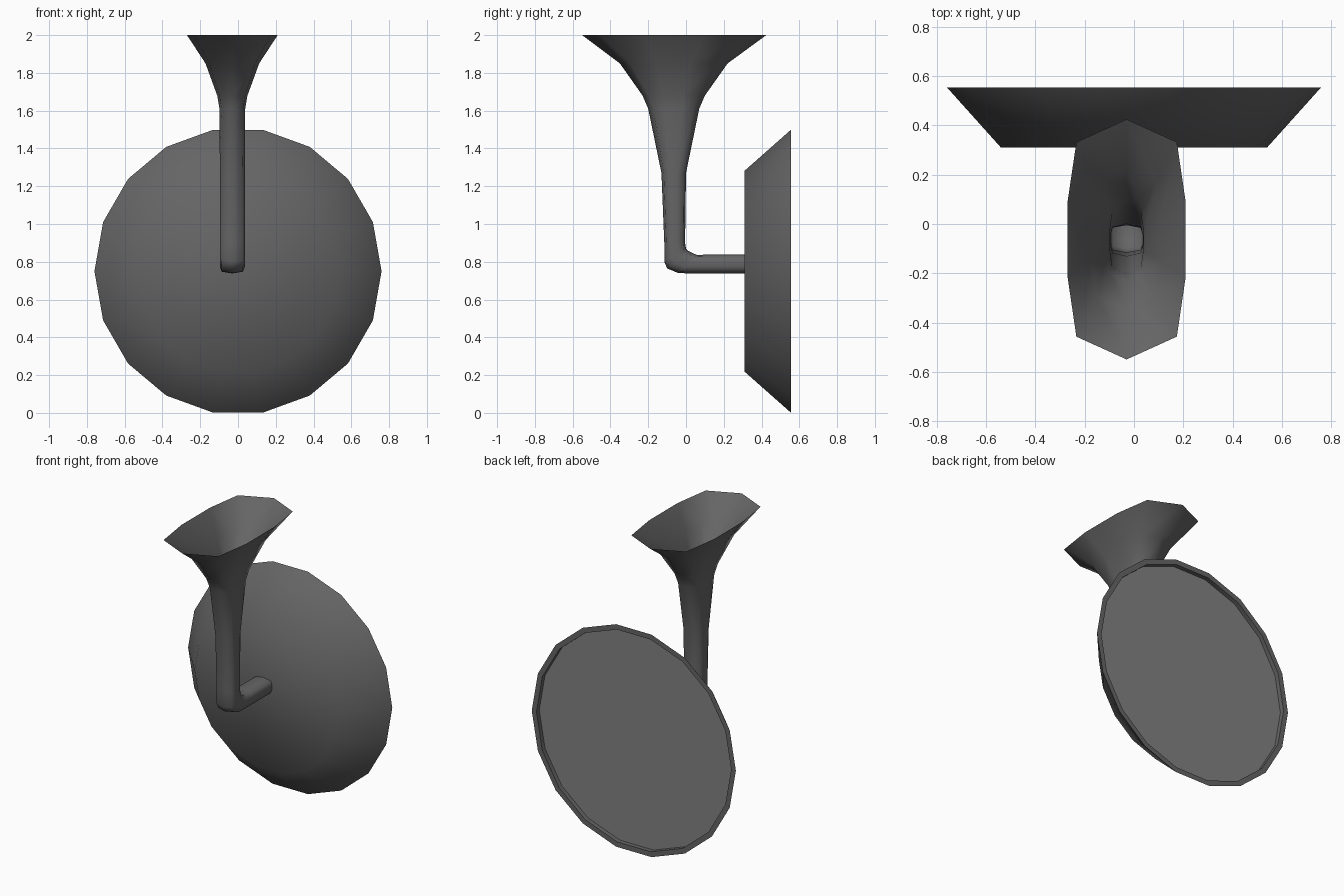
import bpy
import math

cube = bpy.data.objects.get("Cube")
if cube:
    bpy.data.objects.remove(cube, do_unlink=True)


def make_material(name, value):
    mat = bpy.data.materials.new(name)
    mat.use_nodes = True
    colour = (value, value, value, 1)
    mat.diffuse_color = colour
    mat.node_tree.nodes["Principled BSDF"].inputs["Base Color"].default_value = colour
    return mat


dark_grey = make_material("dark grey", 0.13)
light_grey = make_material("light grey", 0.22)


def loft(name, rings, materials, front_cap=False, back_cap=False):
    """Join rings of equal point count with quads, optionally closing the ends."""
    n = len(rings[0])
    verts = [p for ring in rings for p in ring]
    faces = []
    for k in range(len(rings) - 1):
        a, b = k * n, (k + 1) * n
        for i in range(n):
            j = (i + 1) % n
            faces.append((a + i, a + j, b + j, b + i))
    if front_cap:
        faces.append(tuple(reversed(range(n))))
    if back_cap:
        faces.append(tuple(range(len(verts) - n, len(verts))))
    mesh = bpy.data.meshes.new(name)
    mesh.from_pydata(verts, [], faces)
    for mat in materials:
        mesh.materials.append(mat)
    obj = bpy.data.objects.new(name, mesh)
    bpy.context.collection.objects.link(obj)
    return obj


def smooth(obj, degrees):
    bpy.ops.object.select_all(action="DESELECT")
    obj.select_set(True)
    bpy.context.view_layer.objects.active = obj
    bpy.ops.object.shade_smooth_by_angle(angle=math.radians(degrees))


# Round housing: front disc, flared wall, thin rim and recessed back panel
SIDES = 18
CENTRE_Z = 0.75


def disc_ring(radius, y):
    angles = [-math.tau * i / SIDES for i in range(SIDES)]
    return [(radius * math.cos(a), y, CENTRE_Z + radius * math.sin(a)) for a in angles]


profile = [(0.54, 0.31), (0.76, 0.555), (0.725, 0.555), (0.725, 0.525)]
housing = loft("round_housing", [disc_ring(r, y) for r, y in profile],
               [dark_grey, light_grey], front_cap=True, back_cap=True)
housing.data.polygons[-1].material_index = 1
smooth(housing, 60)

# Horn and bent pipe: one open ten-sided tube, flaring at the top
half = [(0, 1), (0.85, 0.81), (1, 0.31), (1, -0.31), (0.85, -0.81)]
section = half + [(-x, -y) for x, y in half]
HORN_X = -0.03


def pipe_ring(outer, inner, half_width):
    cy, cz = (outer[0] + inner[0]) / 2, (outer[1] + inner[1]) / 2
    dy, dz = (inner[0] - outer[0]) / 2, (inner[1] - outer[1]) / 2
    return [(HORN_X + half_width * s, cy + dy * t, cz + dz * t) for s, t in section]


# Outer point (y, z), inner point (y, z), half width
stations = [
    ((-0.55, 2.0), (0.425, 2.0), 0.24),
    ((-0.35, 1.85), (0.22, 1.85), 0.142),
    ((-0.23, 1.68), (0.1, 1.68), 0.08),
    ((-0.2, 1.61), (0.07, 1.61), 0.068),
    ((-0.13, 1.27), (0.0, 1.27), 0.066),
    ((-0.115, 0.9), (-0.005, 0.9), 0.066),
    ((-0.115, 0.8), (0.0, 0.87), 0.066),
    ((-0.1, 0.765), (0.012, 0.857), 0.066),
    ((-0.04, 0.74), (0.06, 0.835), 0.066),
    ((0.05, 0.738), (0.1, 0.838), 0.066),
    ((0.31, 0.738), (0.31, 0.838), 0.066),
]
horn = loft("horn_and_pipe", [pipe_ring(*s) for s in stations], [dark_grey])
smooth(horn, 75)
